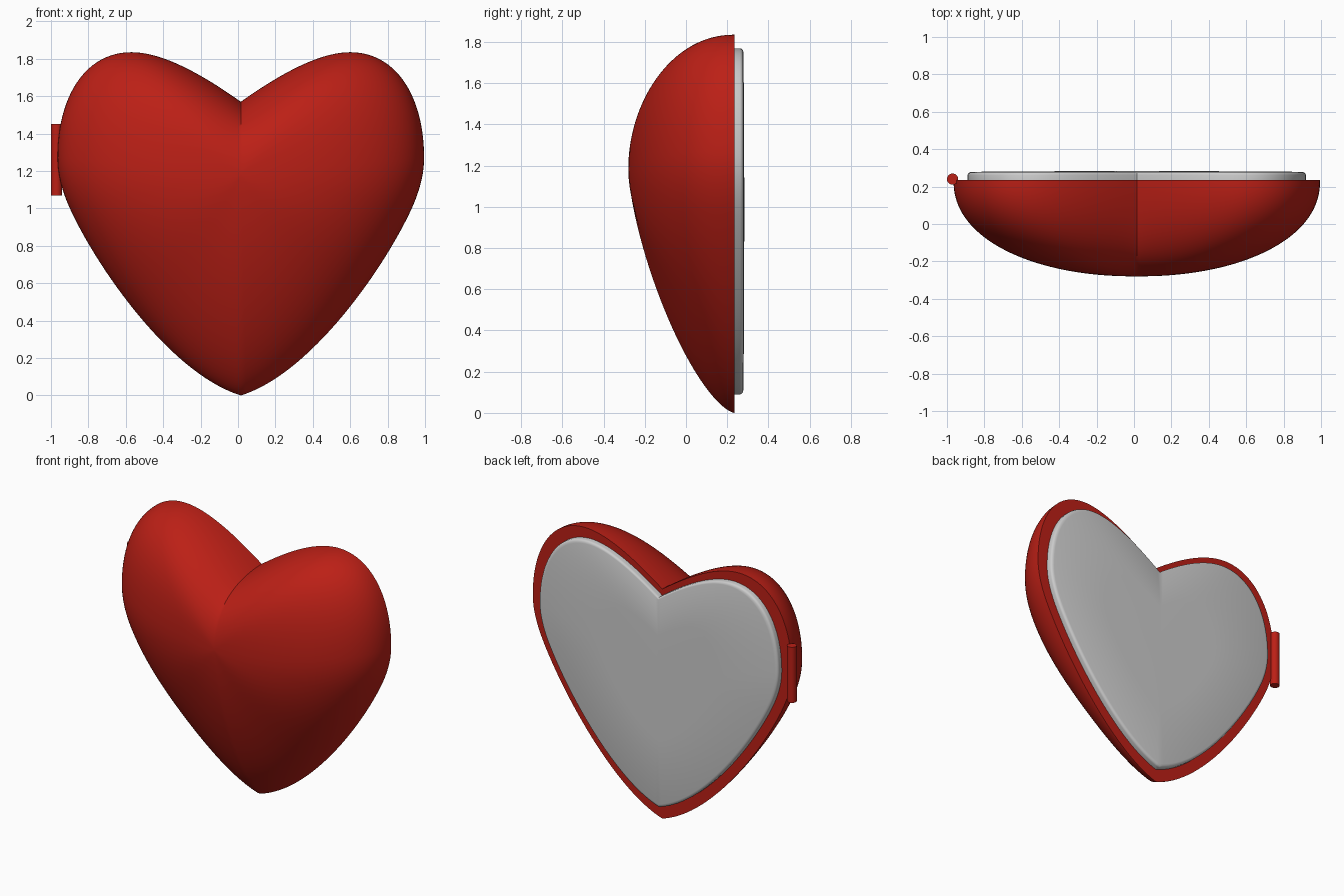
import bpy, bmesh, math
from mathutils import Vector
from mathutils.geometry import interpolate_bezier

if "Cube" in bpy.data.objects:
    bpy.data.objects.remove(bpy.data.objects["Cube"])

CX, CZ = 0.015, 1.18        # centre line and crown height of the heart
BACK, DEPTH = 0.235, 0.515  # flat back plane and bulge depth

red = bpy.data.materials.new("red_enamel")
red.diffuse_color = (0.5, 0.014, 0.008, 1)
red.use_nodes = True
red.node_tree.nodes["Principled BSDF"].inputs["Base Color"].default_value = red.diffuse_color


def heart_outline():
    # Half outline: (start, handle, handle, end), then mirrored
    curves = [
        ((0, 0), (0.36, 0.11), (0.74, 0.64), (0.90, 0.97)),
        ((0.90, 0.97), (0.955, 1.083), (0.98, 1.18), (0.98, 1.27)),
        ((0.98, 1.27), (0.98, 1.60), (0.83, 1.835), (0.585, 1.835)),
        ((0.585, 1.835), (0.40, 1.835), (0.17, 1.69), (0, 1.57)),
    ]
    half = []
    for c, n in zip(curves, (40, 11, 26, 22)):
        half += [Vector(p[:2]) for p in interpolate_bezier(*[Vector((*q, 0)) for q in c], n)][:-1]
    half.append(Vector((0, 1.57)))
    return half + [Vector((-p.x, p.y)) for p in reversed(half[1:-1])]


def loft(name, rings, front_cap, back_cap, mat=None):
    # Skin closed rings and close both ends with a fan to a point
    bm = bmesh.new()
    loops = [[bm.verts.new(co) for co in ring] for ring in rings]
    n = len(loops[0])
    for a, b in zip(loops, loops[1:]):
        for i in range(n):
            j = (i + 1) % n
            bm.faces.new((a[i], a[j], b[j], b[i]))
    for loop, tip in ((loops[0], back_cap), (loops[-1], front_cap)):
        t = bm.verts.new(tip)
        for i in range(n):
            bm.faces.new((loop[i], loop[(i + 1) % n], t))
    bmesh.ops.recalc_face_normals(bm, faces=bm.faces)
    me = bpy.data.meshes.new(name)
    bm.to_mesh(me)
    bm.free()
    ob = bpy.data.objects.new(name, me)
    bpy.context.collection.objects.link(ob)
    if mat:
        me.materials.append(mat)
    finish(ob)
    return ob


def finish(ob):
    bpy.ops.object.select_all(action='DESELECT')
    ob.select_set(True)
    bpy.context.view_layer.objects.active = ob
    bpy.ops.object.shade_smooth_by_angle(angle=math.radians(35))


outline = heart_outline()
count = len(outline)

# Softened outline so the notch fades out towards the crown
soft = outline
for _ in range(200):
    soft = [(soft[i - 1] + soft[i] * 2 + soft[(i + 1) % count]) / 4 for i in range(count)]

# Domed heart shell
centre = Vector((0, CZ))
STEPS = 40
rings = []
for k in range(STEPS):
    a = k / STEPS * math.pi / 2
    ring = []
    for hard, mild in zip(outline, soft):
        up = (hard - centre).normalized().y
        p = 2.2 - (0.7 if up < 0 else 0.2) * up * up   # fuller sides, leaner point
        s, d = math.cos(a) ** (2 / p), math.sin(a) ** (2 / p)
        q = centre + (hard.lerp(mild, 0.9 * (1 - s)) - centre) * s
        ring.append((q.x + CX, BACK - DEPTH * d, q.y))
    rings.append(ring)
loft("heart_shell", rings, (CX, BACK - DEPTH, CZ), (CX, BACK, CZ), red)

# Grey back plate with a rounded edge and a faint dome
plate = [Vector((p.x * 0.923, p.y * 0.915 + 0.09)) for p in outline]
mid = Vector((0, 1.0))
rings = []
for s, y in ((1, 0.225), (1, 0.262), (0.997, 0.27), (0.989, 0.276), (0.975, 0.279), (0.5, 0.282)):
    pts = [mid + (p - mid) * s for p in plate]
    rings.append([(p.x + CX, y, p.y) for p in pts])
loft("back_plate", rings, (CX, 0.283, 1.0), (CX, 0.225, 1.0))

# Hinge barrel on the left edge
bpy.ops.mesh.primitive_cylinder_add(vertices=32, radius=0.03, depth=0.38, location=(-0.97, 0.24, 1.26))
hinge = bpy.context.object
hinge.name = "hinge_barrel"
hinge.data.materials.append(red)
finish(hinge)
